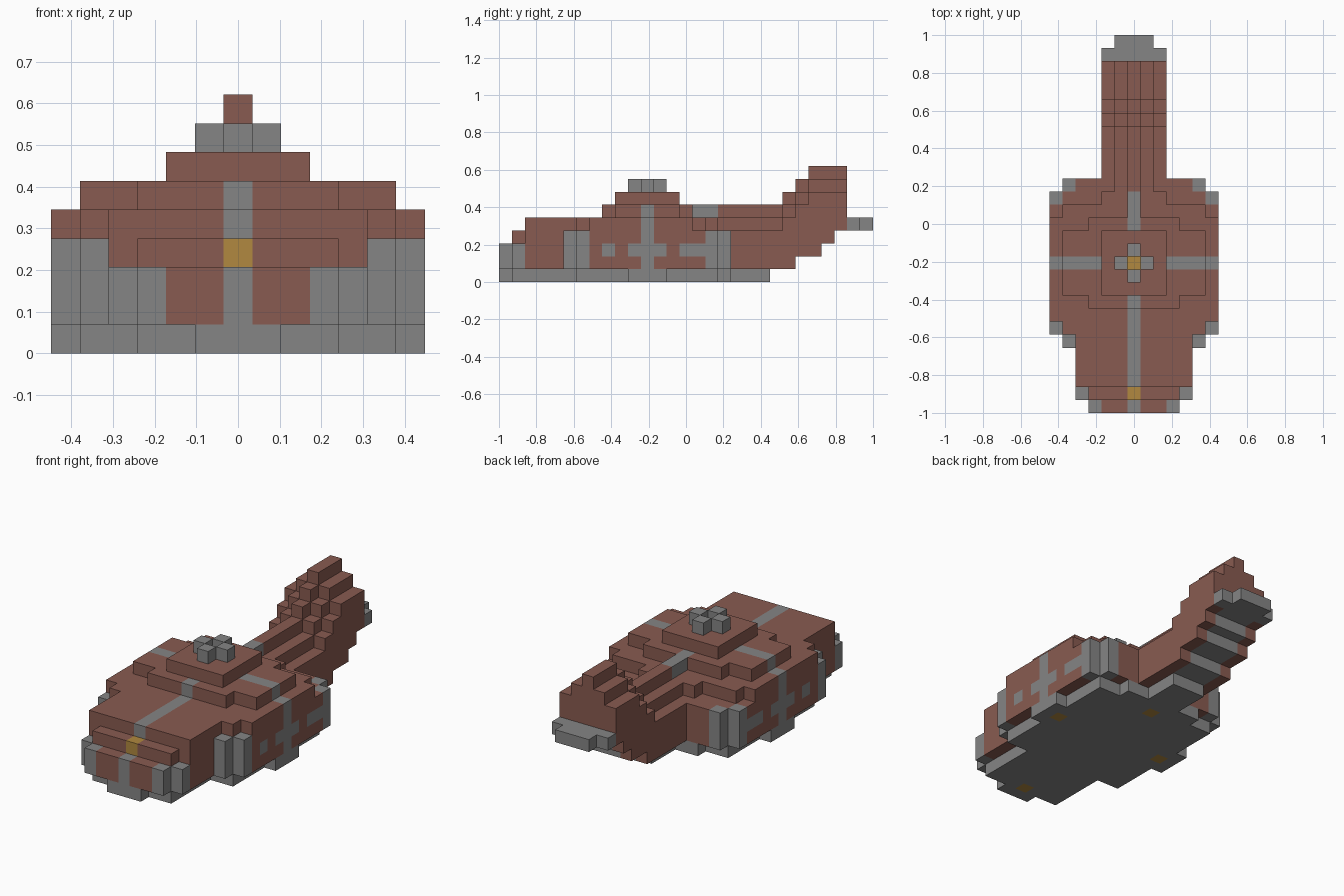
import bpy, bmesh
from mathutils import Vector

cube = bpy.data.objects.get("Cube")
if cube:
    bpy.data.objects.remove(cube, do_unlink=True)

UNIT = 2 / 29          # edge of one block
MID = 11               # row of the cross axis
BROWN, GREY, GOLD = range(3)


def material(name, rgb):
    m = bpy.data.materials.new(name)
    m.use_nodes = True
    m.diffuse_color = (*rgb, 1)
    m.node_tree.nodes["Principled BSDF"].inputs["Base Color"].default_value = (*rgb, 1)
    return m


MATS = [material("shell brown", (0.25, 0.105, 0.082)),
        material("stone grey", (0.235, 0.235, 0.235)),
        material("gold", (0.44, 0.25, 0.05))]

blocks = {}            # (column, row, layer) -> (part, colour)


def slab(part, colour, half, rows, layers):
    """Fill a symmetric slab of blocks, inclusive ranges."""
    for j in range(rows[0], rows[1] + 1):
        for k in range(layers[0], layers[1] + 1):
            for i in range(-half, half + 1):
                blocks[i, j, k] = (part, colour)


def paint(colour, cols, rows, layers):
    """Recolour existing blocks on both sides."""
    for key, (part, _) in list(blocks.items()):
        i, j, k = key
        if (cols[0] <= abs(i) <= cols[1] and rows[0] <= j <= rows[1]
                and layers[0] <= k <= layers[1]):
            blocks[key] = (part, colour)


# Base plate
for half, rows in [(1, (0, 20)), (3, (1, 17)), (5, (6, 16)), (6, (10, 12))]:
    slab("base_plate", GREY, half, rows, (0, 0))

# Hull walls
slab("hull", BROWN, 3, (0, 0), (1, 2))
slab("hull", BROWN, 4, (1, 1), (1, 2))
slab("hull", BROWN, 3, (1, 1), (3, 3))
for half, rows in [(4, (2, 4)), (5, (5, 17)), (6, (6, 16))]:
    slab("hull", BROWN, half, rows, (1, 3))

# Stepped deck
for half, rows in [(4, (2, 5)), (5, (6, 15)), (6, (7, 14)), (2, (16, 16))]:
    slab("lower_deck", BROWN, half, rows, (4, 4))
for half, rows in [(3, (8, 14)), (5, (9, 13))]:
    slab("upper_deck", BROWN, half, rows, (5, 5))
slab("turret", BROWN, 2, (9, 13), (6, 6))

# Tail: a ridge one block wide, stepping down on both sides
for j in range(15, 27):
    bottom = 1 if j <= 22 else 2 if j <= 24 else j - 22
    peak = min(max(5, j - 16), 8)
    for i in range(-2, 3):
        for k in range(bottom, peak - abs(i) + 1):
            if (i, j, k) not in blocks:
                under = j > 17 and k == bottom and abs(i) < 2
                blocks[i, j, k] = ("tail", GREY if under else BROWN)
slab("tail_plate", GREY, 2, (27, 27), (4, 4))
slab("tail_plate", GREY, 1, (28, 28), (4, 4))

# Grey corner posts
for col, row, top in [(3, 0, 2), (4, 1, 2), (5, 5, 3), (6, 6, 3), (6, 16, 3), (5, 17, 3)]:
    paint(GREY, (col, col), (row, row), (1, top))

# Stripes along and across the deck
paint(GREY, (0, 0), (0, 8), (1, 5))
paint(GREY, (0, 0), (14, 16), (5, 5))
paint(GREY, (3, 6), (MID, MID), (1, 5))

# Side marks
for rows in [(8, 8), (10, 12), (14, 15)]:
    paint(GREY, (6, 6), rows, (2, 2))

# Gold studs
paint(GOLD, (0, 0), (1, 1), (3, 3))
paint(GOLD, (0, 0), (MID, MID), (6, 6))
for col, row in [(0, 1), (0, 16), (5, MID)]:
    paint(GOLD, (col, col), (row, row), (0, 0))

# Crown of four blocks around the centre stud
for di, dj in [(1, 0), (-1, 0), (0, 1), (0, -1)]:
    blocks[di, MID + dj, 7] = ("crown", GREY)


def build(part):
    """Mesh only the exposed block faces of one part."""
    bm = bmesh.new()
    for (i, j, k), (name, colour) in blocks.items():
        if name != part:
            continue
        centre = Vector((i, j - 14, k + 0.5))
        for axis in range(3):
            for sign in (-1, 1):
                n = [0, 0, 0]
                n[axis] = sign
                if (i + n[0], j + n[1], k + n[2]) in blocks:
                    continue
                u, v = Vector(), Vector()
                u[(axis + 1) % 3] = 0.5
                v[(axis + 2) % 3] = 0.5 * sign
                c = centre + Vector(n) / 2
                ring = [c - u - v, c + u - v, c + u + v, c - u + v]
                f = bm.faces.new([bm.verts.new(p * UNIT) for p in ring])
                f.material_index = colour
    bmesh.ops.remove_doubles(bm, verts=bm.verts, dist=UNIT / 100)
    bmesh.ops.dissolve_limit(bm, angle_limit=0.01, verts=bm.verts,
                             edges=bm.edges, delimit={'MATERIAL'})
    mesh = bpy.data.meshes.new(part)
    bm.to_mesh(mesh)
    bm.free()
    for m in MATS:
        mesh.materials.append(m)
    bpy.context.collection.objects.link(bpy.data.objects.new(part, mesh))


for part in sorted({p for p, _ in blocks.values()}):
    build(part)
